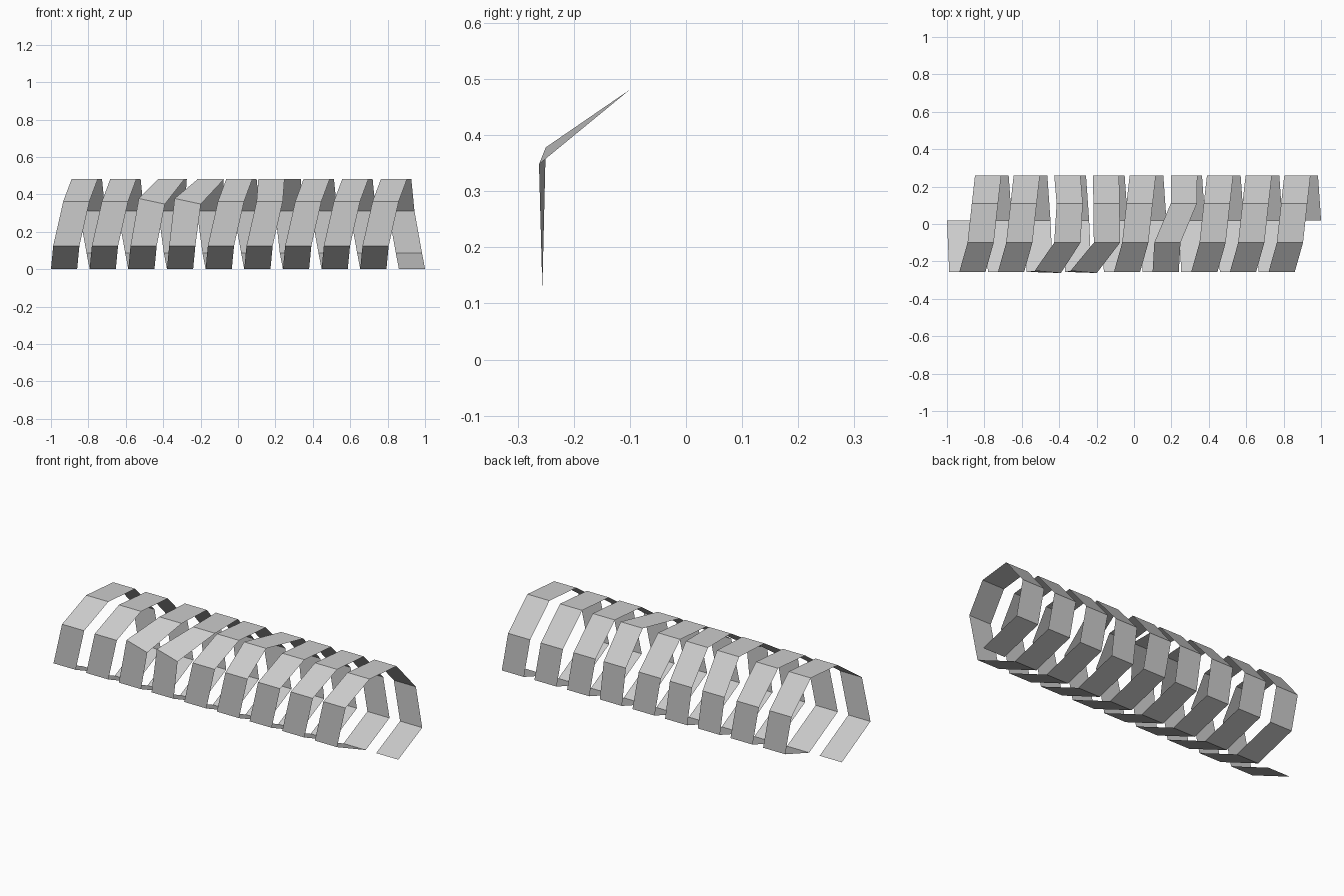
import bpy, bmesh

if "Cube" in bpy.data.objects:
    bpy.data.objects.remove(bpy.data.objects["Cube"])

# One turn of the coil: (y, z, x advance)
SECTION = [(0.02, 0.0, 0.0), (-0.256, 0.125, 0.012),
           (-0.256, 0.363, 0.066), (-0.10, 0.481, 0.11), (0.11, 0.481, 0.133),
           (0.26, 0.31, 0.15), (0.26, 0.087, 0.19)]
PITCH, WIDTH, TURNS = 0.2067, 0.14, 9

# Uneven kinks along the coil: (turn, section point) -> x shift
KINKS = {(2, 2): -0.01, (2, 3): 0.05, (2, 4): 0.04, (2, 5): 0.01,
         (3, 2): -0.025, (3, 3): 0.055, (3, 4): 0.03, (3, 5): 0.01,
         (5, 3): -0.035, (5, 4): 0.03, (5, 5): 0.015}
# Points where the strip is slightly twisted
TWISTS = {(2, 2), (3, 2)}

bm = bmesh.new()


def rung(x, y, z, twist=False):
    dy, dz = (0.006, 0.015) if twist else (0, 0)
    return [bm.verts.new((x, y + dy, z + dz)),
            bm.verts.new((x + WIDTH, y - dy, z - dz))]


# Ribbon wound along x
rungs = []
for t in range(TURNS):
    for i, (y, z, dx) in enumerate(SECTION):
        x = -1 + t * PITCH + dx + KINKS.get((t, i), 0)
        rungs.append(rung(x, y, z, (t, i) in TWISTS))
rungs.append(rung(-1 + TURNS * PITCH, SECTION[0][0], 0))

for a, b in zip(rungs, rungs[1:]):
    bm.faces.new((a[0], a[1], b[1], b[0]))

mesh = bpy.data.meshes.new("coil_ribbon")
bm.to_mesh(mesh)
bm.free()
coil = bpy.data.objects.new("coil_ribbon", mesh)
bpy.context.collection.objects.link(coil)
